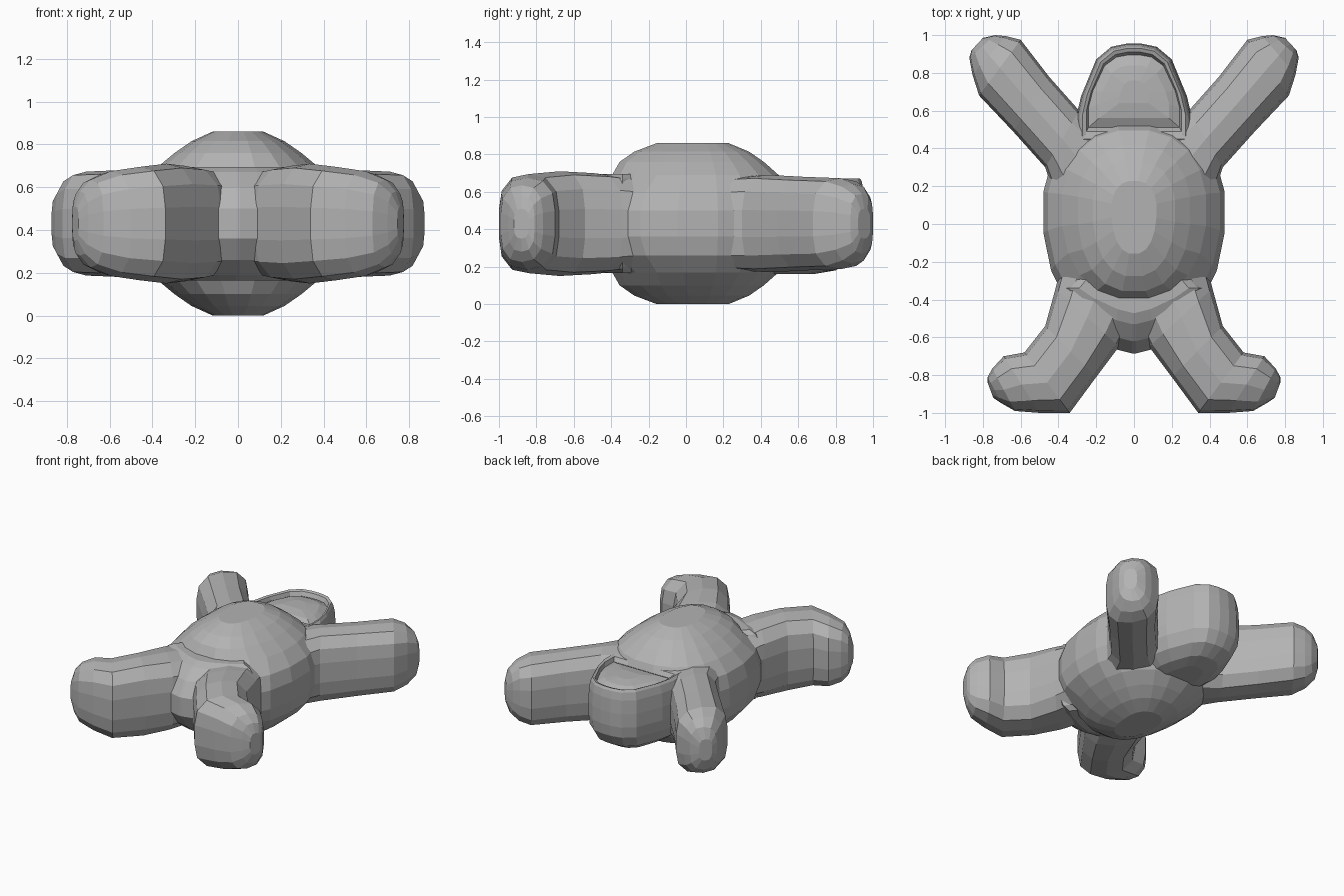
import bpy, bmesh, math
from mathutils import Vector

if "Cube" in bpy.data.objects:
    bpy.data.objects.remove(bpy.data.objects["Cube"])

MID = 0.43  # height of the symmetry plane of body and limbs

grey = bpy.data.materials.new("plain grey")
grey.diffuse_color = (0.45, 0.45, 0.45, 1)
grey.use_nodes = True
grey.node_tree.nodes["Principled BSDF"].inputs["Base Color"].default_value = grey.diffuse_color


def loft(name, rings):
    """Skin a list of equal-length closed rings and cap both ends."""
    bm = bmesh.new()
    rows = [[bm.verts.new(p) for p in ring] for ring in rings]
    n = len(rows[0])
    for a, b in zip(rows, rows[1:]):
        for i in range(n):
            j = (i + 1) % n
            bm.faces.new((a[i], a[j], b[j], b[i]))
    bm.faces.new(rows[0])
    bm.faces.new(rows[-1])
    bmesh.ops.recalc_face_normals(bm, faces=bm.faces[:])
    mesh = bpy.data.meshes.new(name)
    bm.to_mesh(mesh)
    bm.free()
    mesh.materials.append(grey)
    obj = bpy.data.objects.new(name, mesh)
    bpy.context.collection.objects.link(obj)
    return obj


def mirror_levels(upper):
    return [(-d, *rest) for d, *rest in reversed(upper)] + upper


# Body: slightly squared egg-shaped rings, the same above and below the middle
def body_ring(d, half_x, y_low, y_high, n=20):
    cy = 0.08
    ring = []
    for i in range(n):
        a = 2 * math.pi * (i + 0.5) / n
        c, s = math.cos(a), math.sin(a)
        x = half_x * math.copysign(abs(c) ** 0.85, c)
        s = math.copysign(abs(s) ** 0.9, s)
        y = cy + s * ((y_high - cy) if s > 0 else (cy - y_low))
        ring.append((x, y, MID + d))
    return ring


BODY = [(0.07, 0.485, -0.58, 0.56), (0.17, 0.46, -0.52, 0.54),
        (0.26, 0.385, -0.40, 0.50), (0.33, 0.30, -0.36, 0.42),
        (0.385, 0.22, -0.28, 0.34), (0.43, 0.12, -0.16, 0.23)]
loft("body", [body_ring(*lv) for lv in mirror_levels(BODY)])

# Pelvis: wedge filling the space between the legs
PELVIS = [(0.07, 0.41, -0.685), (0.17, 0.385, -0.62), (0.24, 0.34, -0.53), (0.265, 0.29, -0.47)]


def pelvis_ring(d, w, y):
    half = [(w * 0.6, -0.2), (w, -0.34), (w * 0.75, y + 0.08), (0.09, y + 0.02), (0.01, y)]
    return [(px, py, MID + d) for px, py in half + [(-a, b) for a, b in reversed(half)]]


loft("pelvis", [pelvis_ring(*lv) for lv in mirror_levels(PELVIS)])


# Limbs: rounded tall sections spanning an inner and an outer plan point
QUARTER = [(1, 0.28), (0.91, 0.66), (0.56, 0.93)]
SECTION = (QUARTER + [(0, 1)] + [(-u, v) for u, v in reversed(QUARTER)]
           + [(-u, -v) for u, v in QUARTER] + [(0, -1)]
           + [(u, -v) for u, v in reversed(QUARTER)])


def limb(name, sections, side):
    rings = []
    for ax, ay, bx, by, h in sections:
        a, b = Vector((ax, ay)), Vector((bx, by))
        mid, half = (a + b) / 2, (b - a) / 2
        rings.append([(side * (mid.x + half.x * u), mid.y + half.y * u, MID + h * v)
                      for u, v in SECTION])
    loft(name, rings)


ARM = [(0.05, 0.44, 0.40, 0.08, 0.25), (0.29, 0.60, 0.47, 0.30, 0.26),
       (0.45, 0.78, 0.64, 0.49, 0.25), (0.60, 0.975, 0.82, 0.68, 0.243),
       (0.68, 0.995, 0.855, 0.79, 0.212), (0.735, 1.0, 0.872, 0.88, 0.16),
       (0.80, 0.985, 0.86, 0.92, 0.08)]
LEG = [(-0.02, -0.45, 0.38, -0.20, 0.25), (0.08, -0.65, 0.415, -0.34, 0.27),
       (0.20, -0.81, 0.47, -0.54, 0.28), (0.34, -1.0, 0.58, -0.68, 0.265),
       (0.50, -1.0, 0.69, -0.70, 0.245), (0.63, -0.99, 0.75, -0.765, 0.205),
       (0.70, -0.95, 0.775, -0.81, 0.15), (0.745, -0.92, 0.775, -0.84, 0.08)]
for label, side in (("right", 1), ("left", -1)):
    limb(label + "_arm", ARM, side)
    limb(label + "_leg", LEG, side)


# Head: hood outline stacked upward, then folded inward to a sunken domed face
HALF = [(0.31, 0.0), (0.31, 0.27), (0.28, 0.50), (0.20, 0.85), (0.12, 0.97), (0.04, 1.0)]
OUTLINE = HALF + [(-x, t) for x, t in reversed(HALF)]


def head_ring(z, scale, y_low, y_high):
    return [(x * scale, y_low + t * (y_high - y_low), z) for x, t in OUTLINE]


HEAD = [(0.16, 0.38, 0.40, 0.68), (0.18, 0.62, 0.40, 0.80), (0.235, 0.85, 0.40, 0.895),
        (0.32, 0.97, 0.40, 0.945), (0.40, 1.0, 0.40, 0.955), (0.50, 1.0, 0.40, 0.955),
        (0.60, 0.98, 0.40, 0.95), (0.655, 0.93, 0.42, 0.94), (0.672, 0.88, 0.45, 0.93),
        (0.665, 0.81, 0.49, 0.91), (0.635, 0.78, 0.51, 0.895), (0.66, 0.60, 0.56, 0.84),
        (0.672, 0.25, 0.64, 0.76)]
loft("head", [head_ring(*r) for r in HEAD])
